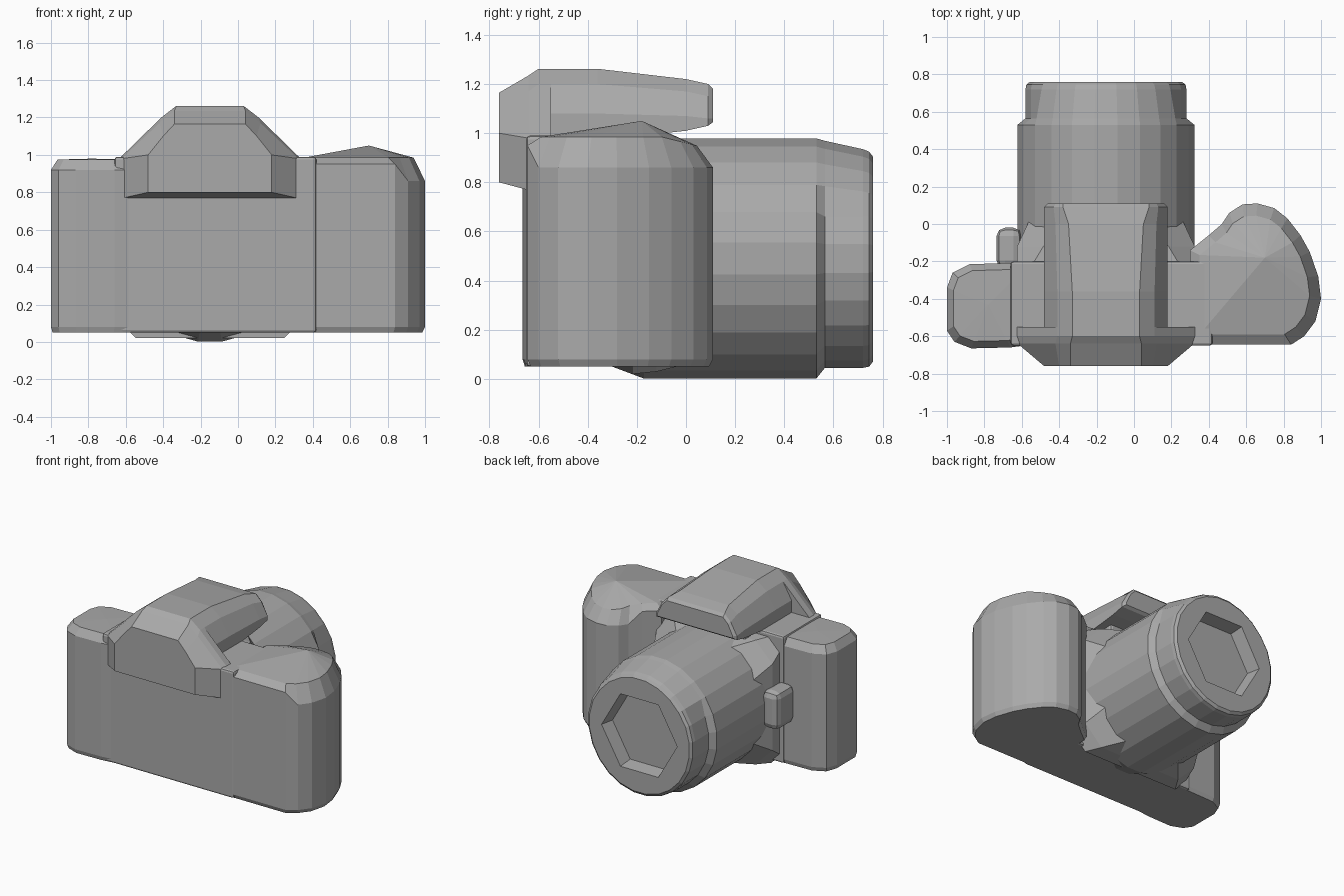
import bpy
import bmesh
from math import sin, cos, pi, radians
from mathutils import Vector

cube = bpy.data.objects.get("Cube")
if cube:
    bpy.data.objects.remove(cube, do_unlink=True)

# Single grey material
grey = bpy.data.materials.new("plain grey")
grey.use_nodes = True
colour = (0.4, 0.4, 0.4, 1)
grey.diffuse_color = colour
grey.node_tree.nodes["Principled BSDF"].inputs["Base Color"].default_value = colour


def finish(name, bm, bevel=0):
    """Turn a bmesh into a flat shaded object, with an optional bevel."""
    bmesh.ops.recalc_face_normals(bm, faces=bm.faces[:])
    mesh = bpy.data.meshes.new(name)
    bm.to_mesh(mesh)
    bm.free()
    mesh.materials.append(grey)
    obj = bpy.data.objects.new(name, mesh)
    bpy.context.collection.objects.link(obj)
    if bevel:
        mod = obj.modifiers.new("soft edges", "BEVEL")
        mod.width = bevel
        mod.segments = 2
        mod.limit_method = "ANGLE"
        mod.angle_limit = radians(30)
    return obj


def loft(name, rings, apex=None, bevel=0):
    """Skin matching rings of points and close both ends."""
    bm = bmesh.new()
    loops = [[bm.verts.new(p) for p in ring] for ring in rings]
    count = len(loops[0])
    for low, high in zip(loops, loops[1:]):
        for i in range(count):
            j = (i + 1) % count
            bm.faces.new((low[i], low[j], high[j], high[i]))
    bm.faces.new(loops[0])
    if apex is None:
        bm.faces.new(loops[-1])
    else:
        tip = bm.verts.new(apex)
        for i in range(count):
            bm.faces.new((loops[-1][i], loops[-1][(i + 1) % count], tip))
    return finish(name, bm, bevel)


def box(name, low, high, bevel=0):
    (x0, y0, z0), (x1, y1, z1) = low, high
    rings = [[(x0, y0, z), (x1, y0, z), (x1, y1, z), (x0, y1, z)] for z in (z0, z1)]
    return loft(name, rings, bevel=bevel)


def pillar(name, outline, centre, edge, crown, apex):
    """Upright block from a plan outline with a chamfered foot and domed top."""
    mid = Vector(centre)

    def ring(scale, height):
        points = [mid + (Vector(p) - mid) * scale for p in outline]
        return [(p.x, p.y, height(p.x, p.y)) for p in points]

    rings = [ring(.96, lambda x, y: .05), ring(1, lambda x, y: .08),
             ring(1, edge), ring(.84, crown)]
    return loft(name, rings, apex)


# Main body
box("body", (-.66, -.65, .05), (.42, -.2, .99), .015)

# Hand grip with sloping top
grip_plan = [(.3, -.645), (.84, -.645), (.91, -.6), (.97, -.52), (1, -.4),
             (.985, -.28), (.94, -.15), (.89, -.06), (.82, .03), (.75, .085),
             (.66, .11), (.58, .105), (.51, .06), (.47, 0), (.4, -.06), (.3, -.14)]
pillar("hand_grip", grip_plan, (.62, -.3),
       lambda x, y: .95 if y < -.62 or x < .45 else .86,
       lambda x, y: .985 - max(0, y + .1) * .25,
       (.7, -.18, 1.05))

# Opposite end of the body
end_plan = [(-.55, -.645), (-.66, -.66), (-.87, -.665), (-.96, -.63), (-1, -.57),
            (-1, -.34), (-.97, -.26), (-.88, -.215), (-.55, -.205)]
pillar("body_end", end_plan, (-.78, -.43),
       lambda x, y: .92, lambda x, y: .975, (-.78, -.43, .98))

# Shutter plate on the grip top
box("shutter_plate", (.4, -.56, .95), (.82, -.3, .99), .01)

MID = -.15  # shared centre line of the eyepiece, prism and lens


def roof(y, half, low, shoulder, bend, top, half_top, half_bend):
    """Symmetric arched cross-section facing along y."""
    side = [(half, low), (half, shoulder), (half_bend, bend), (half_top, top)]
    right = [(MID + x, y, z) for x, z in side]
    left = [(MID - x, y, z) for x, z in reversed(side)]
    return right + left


# Eyepiece housing with a chamfered back
loft("eyepiece_housing", [
    roof(-.76, .33, .8, 1, 1.1, 1.165, .19, .25),
    roof(-.64, .472, .768, .98, 1.17, 1.235, .19, .27),
    roof(-.6, .475, .765, .99, 1.2, 1.262, .18, .26),
    roof(-.55, .475, .765, .99, 1.2, 1.262, .18, .26)])

# Prism hood reaching over the lens
loft("prism_hood", [
    roof(-.6, .33, .96, 1.08, 1.2, 1.262, .18, .26),
    roof(-.36, .33, .97, 1.08, 1.2, 1.262, .18, .26),
    roof(0, .33, 1.01, 1.07, 1.17, 1.22, .2, .27),
    roof(.09, .33, 1.03, 1.06, 1.15, 1.2, .23, .28),
    roof(.11, .31, 1.045, 1.06, 1.14, 1.18, .23, .27)])

# Pillar below the hood
box("hood_support", (-.42, -.56, .9), (.12, -.1, 1.04), .02)

# Lens mount tapering out from the body
AXIS = .49


def mount_ring(y, half, tall, cut):
    corners = [(half, cut - tall), (half, tall - cut), (half - cut, tall),
               (cut - half, tall), (-half, tall - cut), (-half, cut - tall),
               (cut - half, -tall), (half - cut, -tall)]
    return [(MID + x, y, AXIS + z) for x, z in corners]


loft("lens_mount", [mount_ring(-.22, .475, .47, .08), mount_ring(-.12, .475, .46, .14),
                    mount_ring(.04, .4, .42, .2)])

# Lens barrel, front ring and hexagonal recess
SEGMENTS = 24


def lens_ring(y, side, top):
    ring = []
    for i in range(SEGMENTS):
        a = 2 * pi * (i + .5) / SEGMENTS
        r = top if sin(a) > .55 else side
        ring.append((MID + .477 * r * cos(a), y, AXIS + .493 * r * sin(a)))
    return ring


def hexagon_ring(y, radius):
    ring = []
    for i in range(SEGMENTS):
        a = 2 * pi * i / SEGMENTS
        r = radius * cos(pi / 6) / cos(a % (pi / 3) - pi / 6)
        ring.append((MID + r * cos(a), y, AXIS + r * sin(a)))
    return ring


loft("lens", [
    lens_ring(-.3, .9, .96), lens_ring(-.17, 1, 1), lens_ring(.53, 1, 1),
    lens_ring(.565, .91, .98), lens_ring(.72, .91, .91), lens_ring(.745, .9, .89),
    lens_ring(.76, .86, .85), hexagon_ring(.76, .31), hexagon_ring(.66, .29)])

# Lens release button
box("release_button", (-.735, -.24, .37), (-.6, -.02, .65), .045)
